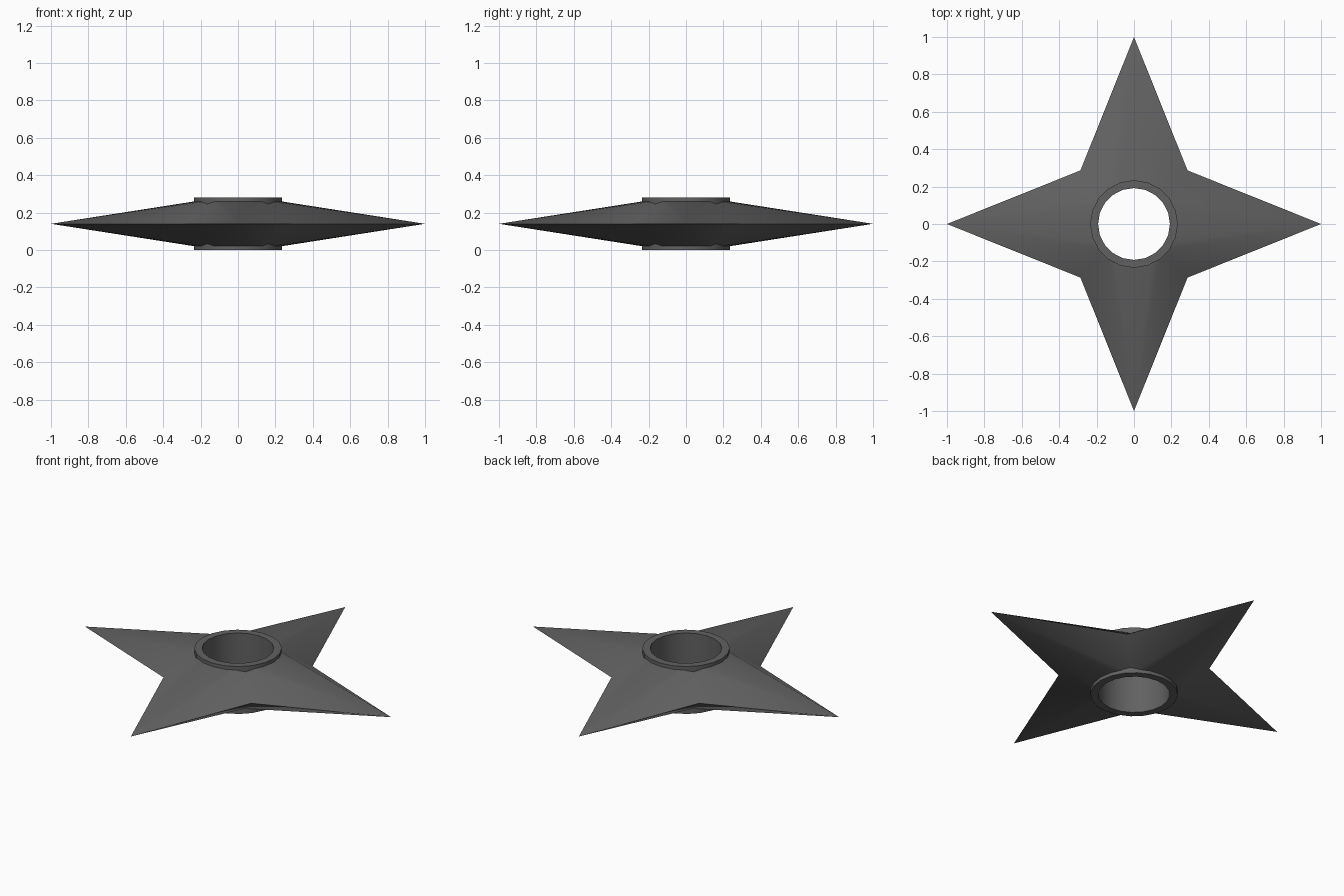
import bpy, bmesh
from math import cos, sin, pi

if "Cube" in bpy.data.objects:
    bpy.data.objects.remove(bpy.data.objects["Cube"])

N = 20           # sides of the hub ring
MID = 0.14       # height of the cutting edge

steel = bpy.data.materials.new("dark_steel")
steel.diffuse_color = (0.12, 0.12, 0.12, 1)
steel.use_nodes = True
steel.node_tree.nodes["Principled BSDF"].inputs["Base Color"].default_value = steel.diffuse_color


def finish(bm, name, angle):
    bmesh.ops.recalc_face_normals(bm, faces=bm.faces)
    mesh = bpy.data.meshes.new(name)
    bm.to_mesh(mesh)
    bm.free()
    obj = bpy.data.objects.new(name, mesh)
    obj.data.materials.append(steel)
    bpy.context.collection.objects.link(obj)
    bpy.ops.object.select_all(action='DESELECT')
    obj.select_set(True)
    bpy.context.view_layer.objects.active = obj
    bpy.ops.object.shade_smooth_by_angle(angle=angle)
    return obj


def circle(bm, r, z, n):
    return [bm.verts.new((r * cos(2 * pi * i / n), r * sin(2 * pi * i / n), z)) for i in range(n)]


# Four-pointed blade: each tip fans to a quarter of the hub circle, above and below
bm = bmesh.new()
star = []
for i in range(8):
    r = 1.0 if i % 2 == 0 else 0.405
    star.append(bm.verts.new((r * cos(i * pi / 4), r * sin(i * pi / 4), MID)))
M = 24
for side in (1, -1):
    hub = circle(bm, 0.2, MID + side * 0.125, M)
    for k in range(4):
        tip, left, right = star[2 * k], star[2 * k + 1], star[2 * k - 1]
        c = k * M // 4
        h = M // 8
        for j in range(c - h, c + h):
            bm.faces.new((tip, hub[j % M], hub[(j + 1) % M]))
        bm.faces.new((tip, left, hub[(c + h) % M]))
        bm.faces.new((tip, right, hub[(c - h) % M]))
finish(bm, "star_blade", 0.6)

# Hub ring: rectangular section swept round the hole
bm = bmesh.new()
loops = [circle(bm, r, z, N) for r, z in ((0.192, 0), (0.234, 0), (0.234, 0.28), (0.192, 0.28))]
for a in range(4):
    p, q = loops[a], loops[(a + 1) % 4]
    for i in range(N):
        j = (i + 1) % N
        bm.faces.new((p[i], p[j], q[j], q[i]))
finish(bm, "hub_ring", 0.6)
